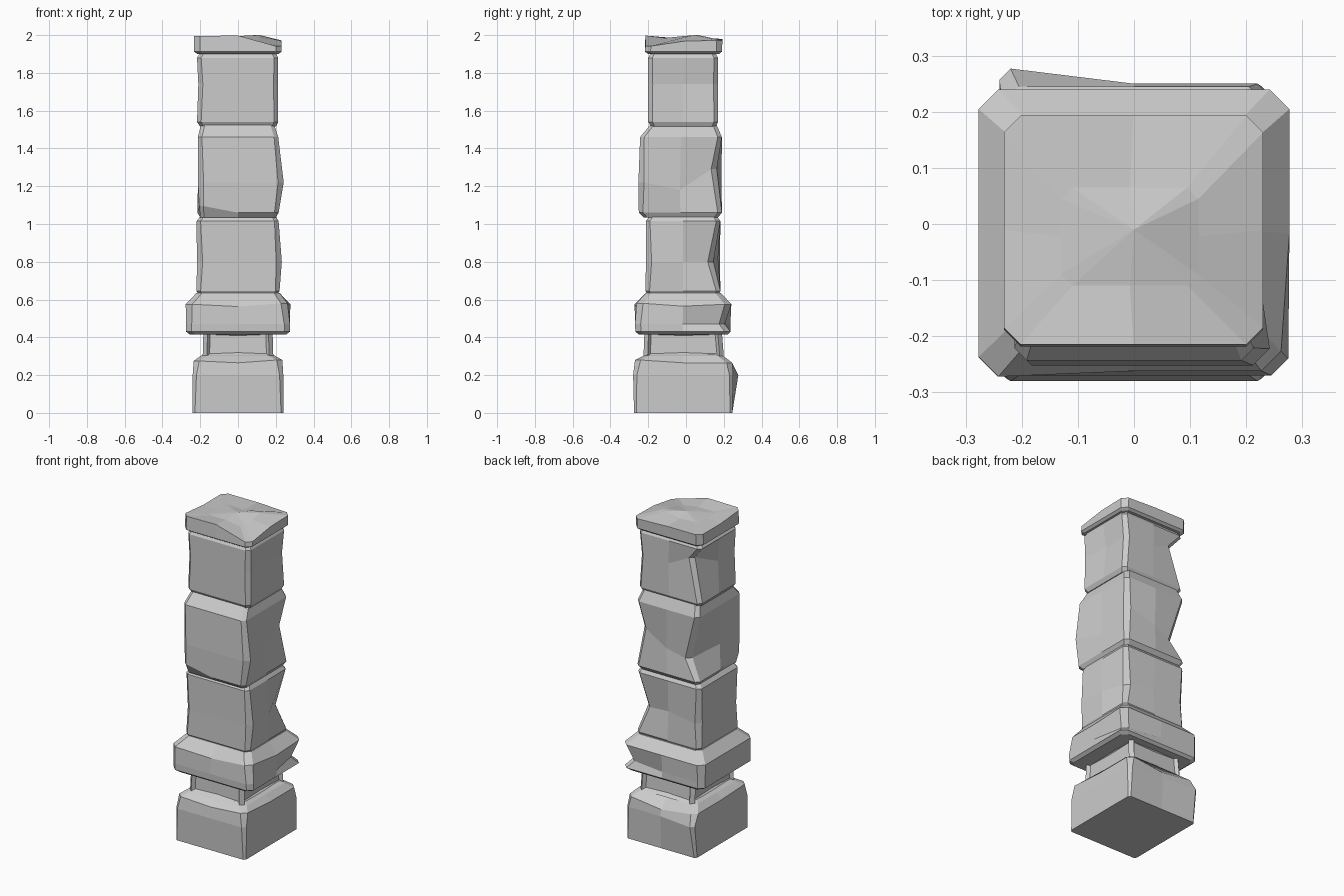
import bpy
import bmesh

cube = bpy.data.objects.get("Cube")
if cube:
    bpy.data.objects.remove(cube, do_unlink=True)

stone = bpy.data.materials.new("grey_stone")
stone.use_nodes = True
GREY = (0.6, 0.6, 0.6, 1)
stone.diffuse_color = GREY
stone.node_tree.nodes["Principled BSDF"].inputs["Base Color"].default_value = GREY

# Going round a ring: corners have two signs, side middles have a zero
ROUND = [(1, -1), (1, 0), (1, 1), (0, 1), (-1, 1), (-1, 0), (-1, -1), (0, -1)]


def ring_points(z, x0, x1, y0, y1, cut):
    """Rectangle with cut corners and a middle point on each side."""
    points = []
    for sx, sy in ROUND:
        x = (x0, (x0 + x1) / 2, x1)[sx + 1]
        y = (y0, (y0 + y1) / 2, y1)[sy + 1]
        if sx and sy:
            pair = [(x - sx * cut, y, z), (x, y - sy * cut, z)]
            if sx * sy > 0:
                pair.reverse()
            points += [((sx, sy), p) for p in pair]
        else:
            points.append(((sx, sy), (x, y, z)))
    return points


def block(name, rings, chips=(), apex=None, panel=None):
    """Stack rings into a stone; chips move one corner or side of a ring."""
    bm = bmesh.new()
    loops = []
    for i, ring in enumerate(rings):
        loop = []
        for spot, p in ring_points(*ring):
            v = bm.verts.new(p)
            for level, sx, sy, dx, dy, dz in chips:
                if level == i and spot == (sx, sy):
                    v.co.x += dx
                    v.co.y += dy
                    v.co.z += dz
            loop.append(v)
        loops.append(loop)
    n = len(loops[0])
    for low, high in zip(loops, loops[1:]):
        for k in range(n):
            m = (k + 1) % n
            bm.faces.new((low[k], low[m], high[m], high[k]))
    bm.faces.new(loops[0][::-1])
    if apex:
        top = bm.verts.new(apex)
        for k in range(n):
            bm.faces.new((loops[-1][k], loops[-1][(k + 1) % n], top))
    else:
        bm.faces.new(loops[-1])
    bm.normal_update()
    # Recessed panel on each of the four sides
    if panel:
        for axis in (0, 1):
            for s in (1, -1):
                side = [f for f in bm.faces if f.normal[axis] * s > 0.9]
                bmesh.ops.inset_region(bm, faces=side, thickness=panel, depth=-panel)
    mesh = bpy.data.meshes.new(name)
    bm.to_mesh(mesh)
    bm.free()
    mesh.materials.append(stone)
    obj = bpy.data.objects.new(name, mesh)
    bpy.context.collection.objects.link(obj)
    return obj


block("base_block", [
    (0, -.24, .24, -.275, .245, .012),
    (.2, -.24, .24, -.28, .25, .02),
    (.265, -.235, .235, -.27, .245, .03),
    (.3, -.2, .2, -.23, .2, .03),
    (.31, -.18, .18, -.21, .18, .03),
], chips=[(1, -1, 1, 0, .027, 0), (2, 0, 1, 0, 0, -.025), (3, 0, 1, 0, -.01, -.01),
          (2, 1, -1, 0, 0, .015), (2, -1, -1, 0, 0, .01)])

block("neck_block", [
    (.3, -.187, .187, -.225, .2, .022),
    (.43, -.183, .183, -.22, .19, .022),
], panel=.02)

block("collar_block", [
    (.415, -.255, .255, -.25, .22, .03),
    (.43, -.275, .275, -.268, .235, .03),
    (.47, -.275, .275, -.27, .235, .03),
    (.575, -.277, .277, -.272, .24, .035),
    (.635, -.22, .22, -.212, .185, .03),
], chips=[(2, 1, 1, -.035, -.03, 0), (3, 0, -1, 0, .01, -.012),
          (3, 1, 0, 0, 0, -.01), (3, 1, -1, -.015, .01, .005)])

block("lower_shaft", [
    (.62, -.205, .205, -.2, .17, .02),
    (.645, -.22, .22, -.215, .182, .022),
    (.8, -.217, .222, -.212, .18, .03),
    (1.015, -.22, .215, -.213, .182, .022),
    (1.04, -.2, .2, -.195, .165, .02),
], chips=[(2, 1, 1, -.045, -.035, 0), (2, 1, -1, .01, 0, 0), (2, 0, 1, 0, -.01, .02)])

block("middle_shaft", [
    (1.035, -.2, .2, -.225, .17, .02),
    (1.06, -.215, .215, -.25, .19, .022),
    (1.22, -.212, .22, -.252, .188, .03),
    (1.46, -.213, .213, -.243, .19, .022),
    (1.53, -.195, .19, -.185, .16, .02),
], chips=[(1, -1, -1, .01, 0, .035), (2, 1, -1, .022, 0, 0), (2, 1, 1, -.03, -.025, .07),
          (2, -1, 1, .07, -.02, -.04), (2, 1, 0, -.012, 0, -.04)])

block("upper_shaft", [
    (1.515, -.2, .2, -.185, .155, .02),
    (1.54, -.217, .213, -.2, .17, .022),
    (1.74, -.21, .212, -.2, .17, .024),
    (1.88, -.217, .213, -.2, .17, .022),
    (1.905, -.2, .2, -.185, .155, .02),
], chips=[(2, -1, 1, .06, -.02, .06), (2, 1, 0, -.022, 0, 0), (2, 1, 1, -.012, 0, 0)])

# Cap with a worn, faceted top that slopes to one front corner
block("cap_block", [
    (1.9, -.215, .215, -.2, .175, .025),
    (1.912, -.232, .23, -.218, .19, .03),
    (1.98, -.232, .23, -.215, .193, .03),
    (1.985, -.13, .115, -.11, .065, .02),
], chips=[(2, 1, -1, 0, 0, -.038), (2, 0, -1, 0, 0, .018), (2, -1, -1, 0, 0, .015),
          (2, 1, 0, 0, 0, -.012), (2, 1, 1, 0, 0, -.008), (3, 1, 1, 0, 0, .015),
          (3, 1, -1, 0, 0, -.015), (3, 0, 1, 0, 0, -.005)],
    apex=(0, -.01, 1.995))
